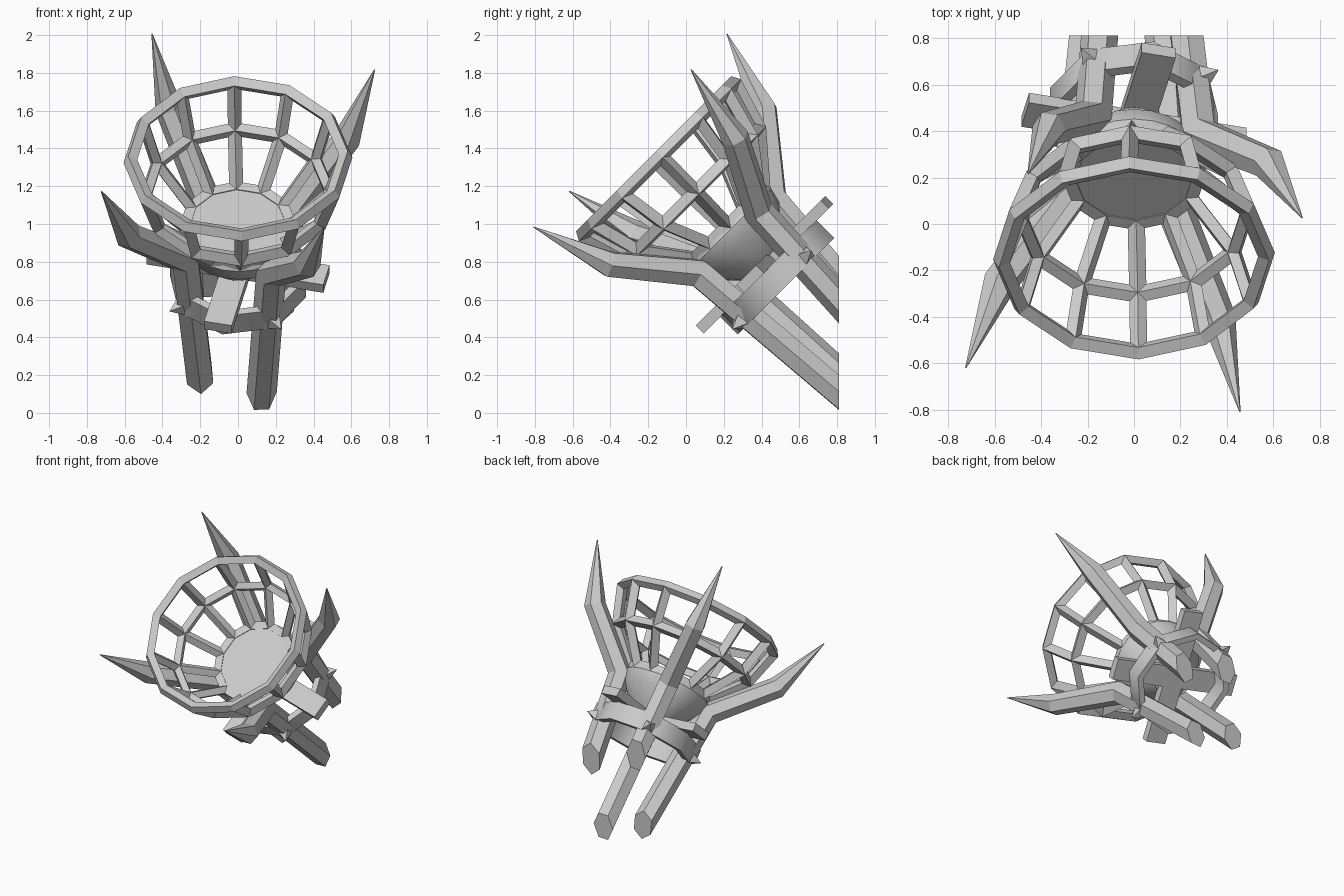
import bpy, bmesh
from math import sin, cos, tau, radians
from mathutils import Matrix, Vector

if "Cube" in bpy.data.objects:
    bpy.data.objects.remove(bpy.data.objects["Cube"])

# Everything is built along a local Z axis, then tilted 45 degrees out from the wall
TILT = Matrix.Translation((0, 0.6, 0.6)) @ Matrix.Rotation(radians(45), 4, 'X')
HORN_A = radians(32.2)      # horns at this angle + quarter turns
WALL_Y = 0.81


def finish(name, bm, smooth=None, tilt=True):
    if tilt:
        bm.transform(TILT)
    bmesh.ops.recalc_face_normals(bm, faces=bm.faces)
    me = bpy.data.meshes.new(name)
    bm.to_mesh(me)
    bm.free()
    ob = bpy.data.objects.new(name, me)
    bpy.context.collection.objects.link(ob)
    if smooth:
        bpy.context.view_layer.objects.active = ob
        ob.select_set(True)
        bpy.ops.object.shade_smooth_by_angle(angle=radians(smooth))
        ob.select_set(False)
    return ob


def lathe(profile, sides, offset=0.0, closed=False, caps=False):
    """Polygonal revolve of (radius, height) points."""
    bm = bmesh.new()
    rings = [[bm.verts.new((r * cos(offset + tau * i / sides),
                            r * sin(offset + tau * i / sides), h))
              for i in range(sides)] for r, h in profile]
    pairs = list(zip(rings, rings[1:]))
    if closed:
        pairs.append((rings[-1], rings[0]))
    for a, b in pairs:
        for i in range(sides):
            j = (i + 1) % sides
            bm.faces.new((a[i], a[j], b[j], b[i]))
    if caps:
        bm.faces.new(rings[0])
        bm.faces.new(rings[-1])
    return bm


def horn(name, angle):
    """Bent hexagonal bar with a pointed tip, cut flat at the wall."""
    path = [Vector(p) for p in ((0.206, -0.8), (0.33, 0.48), (0.685, 0.845), (0.855, 1.266))]
    radii = [0.08, 0.08, 0.074, 0.003]
    bm = bmesh.new()
    rings = []
    for k, p in enumerate(path):
        d0 = (p - path[k - 1]).normalized() if k else (path[1] - p).normalized()
        d1 = (path[k + 1] - p).normalized() if k < 3 else d0
        d = (d0 + d1).normalized()
        n = Vector((d.y, -d.x)) / d.dot(d0)
        ring = []
        for i in range(6):
            a = tau * i / 6
            q = p + n * radii[k] * cos(a)
            t = radii[k] * sin(a)
            ring.append(bm.verts.new((q.x * cos(angle) - t * sin(angle),
                                      q.x * sin(angle) + t * cos(angle), q.y)))
        rings.append(ring)
    for a, b in zip(rings, rings[1:]):
        for i in range(6):
            bm.faces.new((a[i], a[(i + 1) % 6], b[(i + 1) % 6], b[i]))
    bm.faces.new(rings[0])
    bm.faces.new(rings[-1])
    bm.transform(TILT)
    cut = bmesh.ops.bisect_plane(bm, geom=bm.verts[:] + bm.edges[:] + bm.faces[:],
                                 plane_co=(0, WALL_Y, 0), plane_no=(0, 1, 0), clear_outer=True)
    edges = [e for e in cut['geom_cut'] if isinstance(e, bmesh.types.BMEdge)]
    bmesh.ops.holes_fill(bm, edges=edges, sides=0)
    finish(name, bm, tilt=False)


# Open basket: twelve-sided lattice
basket = finish("basket_lattice", lathe([(0.28, 0.55), (0.49, 0.79), (0.57, 1.055)],
                                        12, radians(92)))
wire = basket.modifiers.new("lattice", 'WIREFRAME')
wire.thickness = 0.076
wire.use_even_offset = True
wire.use_boundary = True

# Solid bowl at the foot of the basket
finish("bowl", lathe([(0.14, 0.28), (0.29, 0.44), (0.31, 0.52), (0.28, 0.57)],
                     24, caps=True), smooth=35)

# Octagonal collar around the legs
finish("collar", lathe([(0.325, 0.1), (0.37, 0.1), (0.37, 0.235), (0.325, 0.235)],
                       8, HORN_A, closed=True), smooth=50)

# Crossed flat bars under the bowl
for k in range(2):
    bm = bmesh.new()
    bmesh.ops.create_cube(bm, size=1, matrix=Matrix.Translation((0, 0, 0.26))
                          @ Matrix.Rotation(HORN_A - tau / 8 + k * tau / 4, 4, 'Z')
                          @ Matrix.Diagonal((0.96, 0.15, 0.06, 1)))
    finish(f"cross_bar_{k + 1}", bm)

# Four horns with a pyramid stud where each passes the collar
for k in range(4):
    ang = HORN_A + k * tau / 4
    horn(f"horn_{k + 1}", ang)
    bm = bmesh.new()
    bmesh.ops.create_cone(bm, cap_ends=True, segments=4, radius1=0.06, radius2=0, depth=0.09,
                          matrix=Matrix.Rotation(ang, 4, 'Z')
                          @ Matrix.Translation((0.385, 0, 0.14))
                          @ Matrix.Rotation(radians(90), 4, 'Y')
                          @ Matrix.Rotation(radians(45), 4, 'Z'))
    finish(f"collar_stud_{k + 1}", bm)
